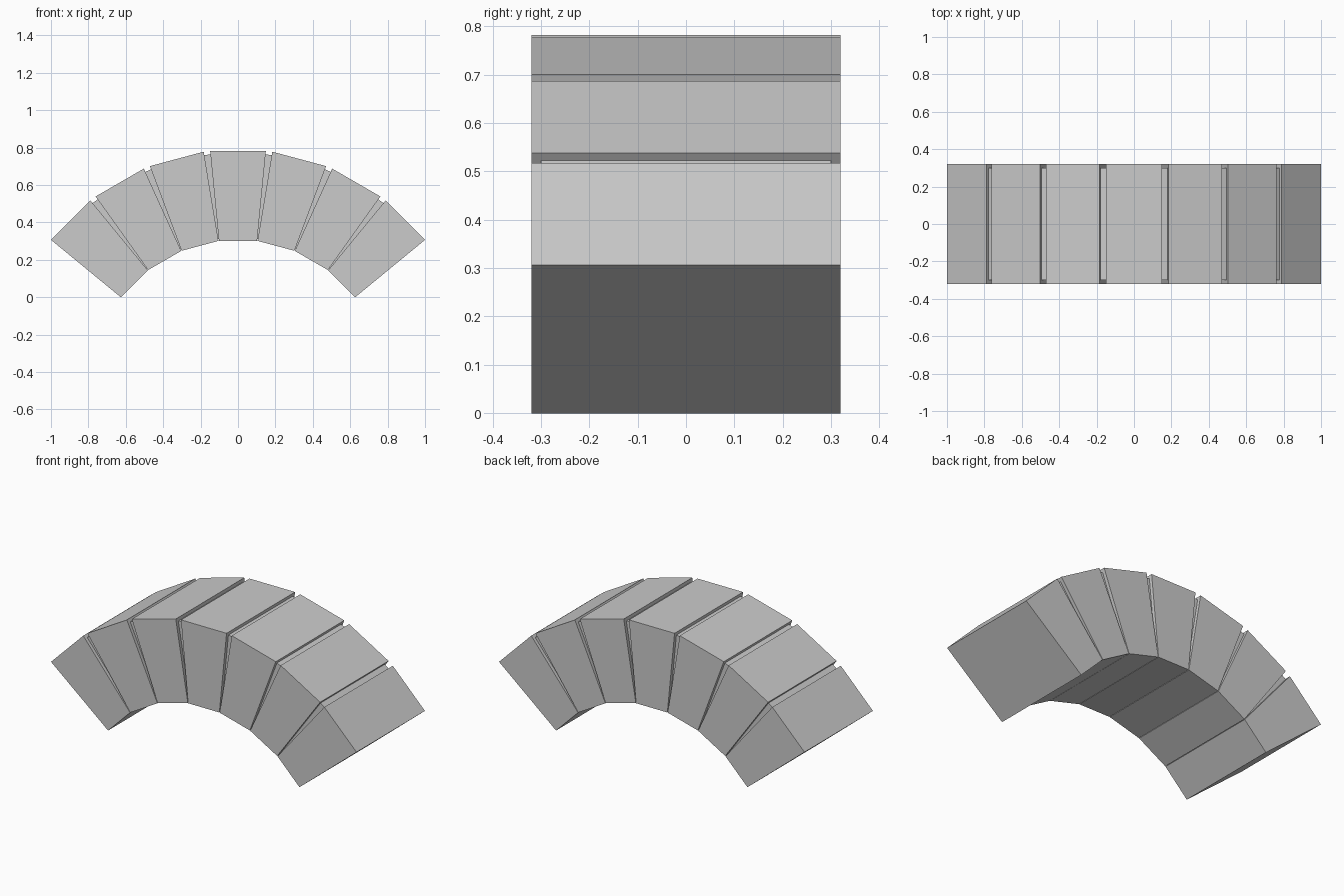
import bpy, bmesh, math

if "Cube" in bpy.data.objects:
    bpy.data.objects.remove(bpy.data.objects["Cube"])

CENTRE_Z = -0.483      # centre of the arch circle
STEP = math.radians(15)


def wedge(name, angle, r_in, r_out, w_in, w_out, half_depth):
    """Tapered block lying radially on the arch at the given angle from vertical."""
    s, c = math.sin(angle), math.cos(angle)
    profile = [(-w_in, r_in), (w_in, r_in), (w_out, r_out), (-w_out, r_out)]
    bm = bmesh.new()
    verts = [bm.verts.new((u * c + r * s, -half_depth, r * c - u * s + CENTRE_Z))
             for u, r in profile]
    face = bm.faces.new(verts)
    ext = bmesh.ops.extrude_face_region(bm, geom=[face])
    moved = [g for g in ext["geom"] if isinstance(g, bmesh.types.BMVert)]
    bmesh.ops.translate(bm, verts=moved, vec=(0, 2 * half_depth, 0))
    bmesh.ops.recalc_face_normals(bm, faces=bm.faces)
    mesh = bpy.data.meshes.new(name)
    bm.to_mesh(mesh)
    bm.free()
    obj = bpy.data.objects.new(name, mesh)
    bpy.context.collection.objects.link(obj)
    return obj


# Seven arch stones, the middle one being the keystone
for i in range(-3, 4):
    name = "keystone" if i == 0 else f"arch_stone_{i + 4}"
    wedge(name, i * STEP, 0.784, 1.265, 0.102, 0.149, 0.32)

# Recessed mortar filling the six joints
for i in range(6):
    wedge(f"mortar_joint_{i + 1}", (i - 2.5) * STEP, 0.80, 1.255, 0.006, 0.024, 0.30)
